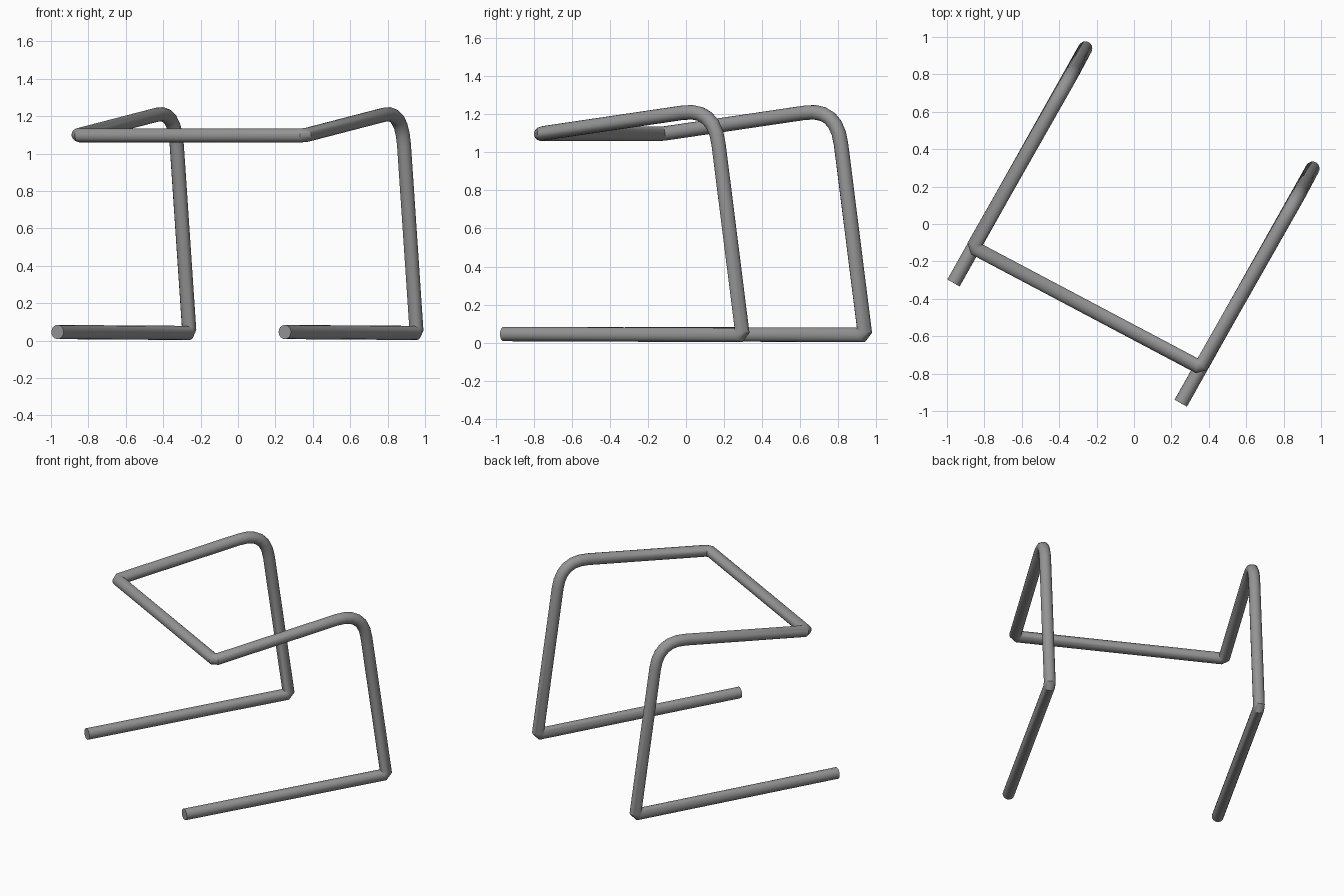
import bpy
import bmesh
import math
from mathutils import Vector

if "Cube" in bpy.data.objects:
    bpy.data.objects.remove(bpy.data.objects["Cube"], do_unlink=True)

RADIUS = 0.038
SIDES = 16


def material(name, value):
    mat = bpy.data.materials.new(name)
    mat.use_nodes = True
    colour = (value, value, value, 1)
    mat.diffuse_color = colour
    mat.node_tree.nodes["Principled BSDF"].inputs["Base Color"].default_value = colour
    return mat


def round_corner(prev, corner, nxt, reach, steps):
    """Replace a corner with points on a quadratic curve."""
    a = corner + (prev - corner).normalized() * reach
    b = corner + (nxt - corner).normalized() * reach
    points = []
    for i in range(steps + 1):
        t = i / steps
        points.append(a * (1 - t) ** 2 + corner * 2 * t * (1 - t) + b * t * t)
    return points


def sweep_tube(name, path, mat):
    """Sweep a circle along a path with mitred joints and capped ends."""
    bm = bmesh.new()
    dirs = [(q - p).normalized() for p, q in zip(path, path[1:])]
    u = dirs[0].orthogonal().normalized()
    v = dirs[0].cross(u)
    offsets = []
    for i in range(SIDES):
        a = 2 * math.pi * i / SIDES
        offsets.append((u * math.cos(a) + v * math.sin(a)) * RADIUS)
    ring = [bm.verts.new(path[0] + o) for o in offsets]
    bm.faces.new(ring)
    for i, d in enumerate(dirs):
        end = path[i + 1]
        follow = dirs[min(i + 1, len(dirs) - 1)]
        normal = (d + follow).normalized()
        new = []
        for vert in ring:
            shift = normal.dot(end - vert.co) / normal.dot(d)
            new.append(bm.verts.new(vert.co + d * shift))
        for j in range(SIDES):
            k = (j + 1) % SIDES
            bm.faces.new((ring[j], ring[k], new[k], new[j]))
        ring = new
    bm.faces.new(ring)
    bmesh.ops.recalc_face_normals(bm, faces=bm.faces)
    mesh = bpy.data.meshes.new(name)
    bm.to_mesh(mesh)
    bm.free()
    mesh.materials.append(mat)
    obj = bpy.data.objects.new(name, mesh)
    bpy.context.collection.objects.link(obj)
    bpy.ops.object.select_all(action="DESELECT")
    obj.select_set(True)
    bpy.context.view_layer.objects.active = obj
    bpy.ops.object.shade_smooth_by_angle(angle=math.radians(35))


# Key points of one side: runner tip, heel, top bend, front corner
side = [Vector(p) for p in ((-0.965, -0.315, 0.046), (-0.26, 0.94, 0.041),
                            (-0.34, 0.79, 1.232), (-0.86, -0.125, 1.097))]
across = Vector((1.215, -0.643, 0))
keys = side + [p + across for p in reversed(side)]

# Tight chamfers at heels and front corners, wide bends at the top
bends = [(0.022, 1), (0.19, 6), (0.022, 1)]
bends += bends
path = [keys[0]]
for i, (reach, steps) in enumerate(bends, 1):
    path += round_corner(keys[i - 1], keys[i], keys[i + 1], reach, steps)
path.append(keys[-1])

sweep_tube("tubular_chair_frame", path, material("steel grey", 0.3))
